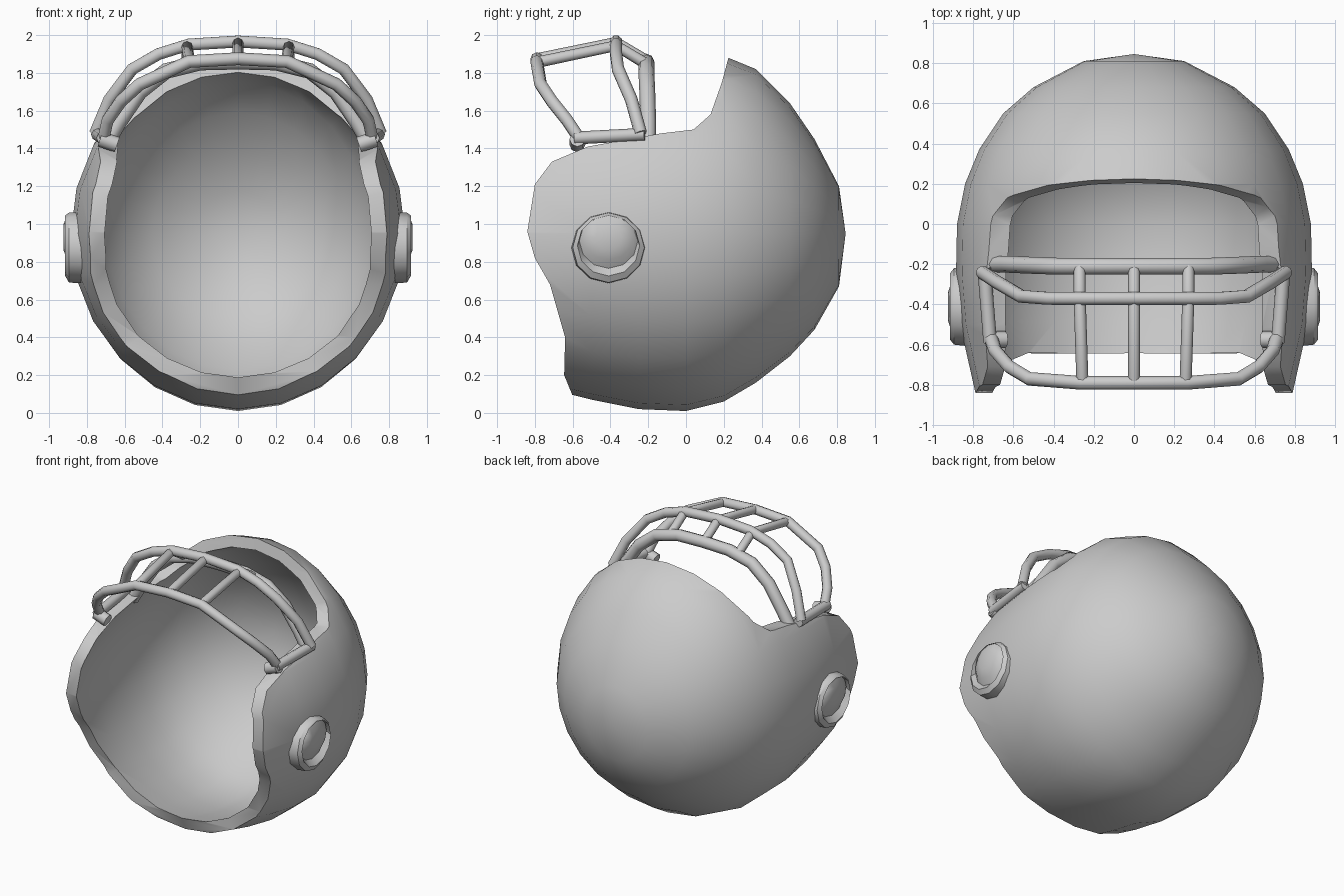
import bpy, bmesh, math
from mathutils import Vector

if "Cube" in bpy.data.objects:
    bpy.data.objects.remove(bpy.data.objects["Cube"])

CZ = 0.95  # height of the shell axis, which runs along y


def make_object(name, bm):
    bmesh.ops.recalc_face_normals(bm, faces=bm.faces)
    me = bpy.data.meshes.new(name)
    bm.to_mesh(me)
    bm.free()
    ob = bpy.data.objects.new(name, me)
    bpy.context.collection.objects.link(ob)
    return ob


def smooth(ob, angle=40):
    bpy.ops.object.select_all(action='DESELECT')
    ob.select_set(True)
    bpy.context.view_layer.objects.active = ob
    bpy.ops.object.shade_smooth_by_angle(angle=math.radians(angle))


def apply_mod(ob, mod):
    bpy.ops.object.select_all(action='DESELECT')
    ob.select_set(True)
    bpy.context.view_layer.objects.active = ob
    bpy.ops.object.modifier_apply(modifier=mod.name)


# Shell: rings along y (y, half width, height above axis, depth below axis)
RINGS = [(0.81, .25, .25, .28), (0.68, .50, .50, .51), (0.55, .65, .69, .65),
         (0.37, .77, .87, .79), (0.20, .84, .94, .89), (0.0, .88, .95, .94),
         (-0.25, .885, .93, .93), (-0.5, .865, .90, .88), (-0.9, .775, .82, .78)]
N = 24


def build_shell():
    bm = bmesh.new()
    pole = bm.verts.new((0, 0.845, CZ))
    rows = []
    for y, rx, up, dn in RINGS:
        row = []
        for i in range(N):
            a = 2 * math.pi * i / N
            s = math.sin(a)
            row.append(bm.verts.new((rx * math.cos(a), y, CZ + s * (up if s > 0 else dn))))
        rows.append(row)
    for i in range(N):
        j = (i + 1) % N
        bm.faces.new((pole, rows[0][i], rows[0][j]))
        for a, b in zip(rows, rows[1:]):
            bm.faces.new((a[i], b[i], b[j], a[j]))
    ob = make_object("helmet_shell", bm)
    # Make sure the normals point away from the axis
    f = max(ob.data.polygons, key=lambda p: p.center.x)
    if f.normal.x < 0:
        ob.data.flip_normals()
    m = ob.modifiers.new("thickness", 'SOLIDIFY')
    m.thickness = 0.08
    m.offset = -1
    apply_mod(ob, m)
    return ob


shell = build_shell()

# Cutter: side outline of the neck and face openings, as (y, z)
EDGE = [(-.55, -.1), (-.60, .09), (-.645, .2), (-.64, .4), (-.72, .68), (-.80, .82),
        (-.84, .96), (-.80, 1.21), (-.71, 1.33), (-.52, 1.41), (-.13, 1.48), (.04, 1.50),
        (.13, 1.58), (.19, 1.75), (.23, 1.9), (.25, 2.2), (-1.5, 2.2), (-1.5, -.1)]
bm = bmesh.new()
face = bm.faces.new([bm.verts.new((-1.2, y, z)) for y, z in EDGE])
ext = bmesh.ops.extrude_face_region(bm, geom=[face])
bmesh.ops.translate(bm, vec=(2.4, 0, 0),
                    verts=[v for v in ext['geom'] if isinstance(v, bmesh.types.BMVert)])
cutter = make_object("opening_cutter", bm)
cutter.hide_render = True
m = shell.modifiers.new("opening", 'BOOLEAN')
m.operation = 'DIFFERENCE'
m.solver = 'EXACT'
m.object = cutter
apply_mod(shell, m)
bpy.data.objects.remove(cutter)
smooth(shell)


# Face guard bars
def tube(name, pts, r=0.034):
    cu = bpy.data.curves.new(name, 'CURVE')
    cu.dimensions = '3D'
    cu.bevel_depth = r
    cu.bevel_resolution = 2
    cu.use_fill_caps = True
    sp = cu.splines.new('POLY')
    sp.points.add(len(pts) - 1)
    for p, co in zip(sp.points, pts):
        p.co = (*co, 1)
    ob = bpy.data.objects.new(name, cu)
    bpy.context.collection.objects.link(ob)
    bpy.ops.object.select_all(action='DESELECT')
    ob.select_set(True)
    bpy.context.view_layer.objects.active = ob
    bpy.ops.object.convert(target='MESH')
    smooth(bpy.context.view_layer.objects.active, 50)


def arch(name, half, r=0.034):
    """Bar given from its +x end to the middle, mirrored to -x."""
    tube(name, half + [(-x, y, z) for x, y, z in reversed(half[:-1])], r)


arch("guard_brow_bar", [(.70, -.20, 1.42), (.63, -.20, 1.54), (.52, -.205, 1.70),
                        (.38, -.21, 1.81), (.2, -.21, 1.855), (0, -.21, 1.86)], 0.042)
arch("guard_middle_bar", [(.755, -.24, 1.48), (.68, -.29, 1.66), (.56, -.36, 1.82),
                          (.42, -.37, 1.90), (.26, -.37, 1.95), (0, -.37, 1.966)])
arch("guard_outer_bar", [(.71, -.57, 1.46), (.69, -.63, 1.55), (.62, -.71, 1.65),
                         (.52, -.77, 1.74), (.26, -.79, 1.86), (0, -.79, 1.875)])

# Cross links joining the three bars
for label, x, dz in (("left", -.27, -.018), ("centre", 0, 0), ("right", .27, -.018)):
    tube("guard_link_" + label, [(x * .95, -.785, 1.875 + dz), (x, -.37, 1.962 + dz),
                                 (x, -.21, 1.865 + dz)], 0.03)

# Side rails, fixing knobs and ear pads
for label, s in (("right", 1), ("left", -1)):
    tube("guard_side_rail_" + label, [(s * .715, -.59, 1.455), (s * .745, -.22, 1.475)])
    tube("guard_knob_" + label, [(s * .64, -.575, 1.42), (s * .73, -.575, 1.45)], 0.042)

    bm = bmesh.new()
    # concentric loops: (x, radius y, radius z, centre z)
    prof = [(.80, .20, .19, .875), (.895, .19, .185, .875), (.915, .165, .16, .885),
            (.88, .155, .145, .91), (.905, .13, .12, .93), (.925, .07, .065, .93)]
    loops = []
    for x, ry, rz, cz in prof:
        loops.append([bm.verts.new((s * x, -.41 + ry * math.cos(k * math.pi / 6),
                                    cz + rz * math.sin(k * math.pi / 6))) for k in range(12)])
    for a, b in zip(loops, loops[1:]):
        for k in range(12):
            j = (k + 1) % 12
            bm.faces.new((a[k], a[j], b[j], b[k]))
    bm.faces.new(loops[0])
    bm.faces.new(loops[-1])
    smooth(make_object("ear_boss_" + label, bm), 35)
